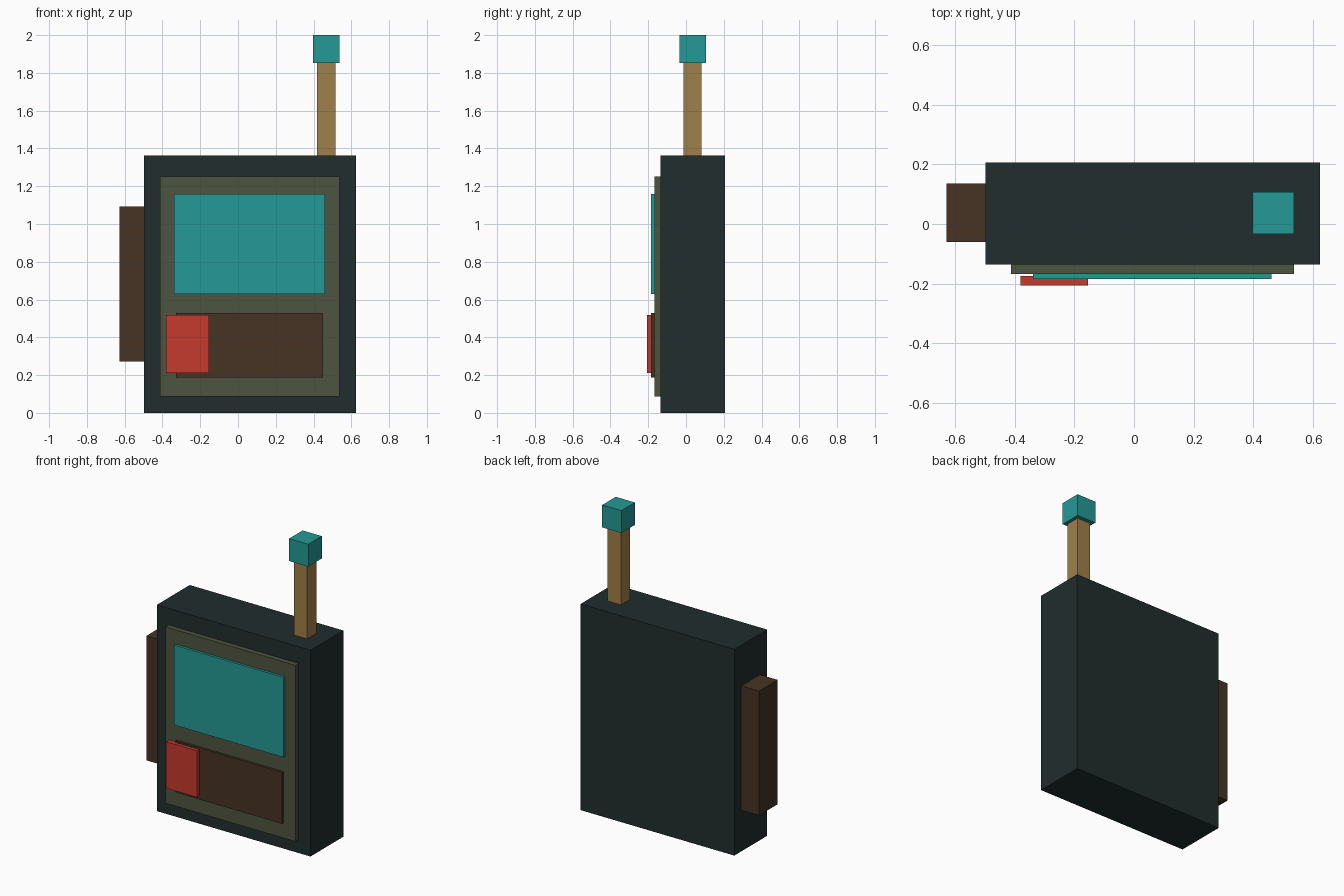
import bpy
import bmesh

if "Cube" in bpy.data.objects:
    bpy.data.objects.remove(bpy.data.objects["Cube"])


def material(name, rgb):
    m = bpy.data.materials.new(name)
    m.diffuse_color = (*rgb, 1.0)
    m.use_nodes = True
    m.node_tree.nodes["Principled BSDF"].inputs["Base Color"].default_value = m.diffuse_color
    return m


dark = material("dark_slate", (0.015, 0.026, 0.026))
olive = material("olive", (0.076, 0.089, 0.051))
teal = material("teal", (0.018, 0.319, 0.305))
brown = material("dark_brown", (0.061, 0.034, 0.017))
tan = material("tan", (0.352, 0.216, 0.069))
red = material("red", (0.558, 0.042, 0.027))


def box(name, mat, xs, ys, zs):
    """Box spanning the given (min, max) range on each axis."""
    bm = bmesh.new()
    bmesh.ops.create_cube(bm, size=1.0)
    for v in bm.verts:
        v.co = [r[0] if c < 0 else r[1] for c, r in zip(v.co, (xs, ys, zs))]
    mesh = bpy.data.meshes.new(name)
    bm.to_mesh(mesh)
    bm.free()
    mesh.materials.append(mat)
    obj = bpy.data.objects.new(name, mesh)
    bpy.context.collection.objects.link(obj)
    return obj


# Main case and the grip on its side
box("case", dark, (-0.498, 0.624, ), (-0.135, 0.207), (0.0, 1.362))
box("side_grip", brown, (-0.628, -0.49), (-0.06, 0.135), (0.272, 1.093))

# Layered front: panel, screen, lower plate, button
box("front_panel", olive, (-0.412, 0.537), (-0.168, -0.13), (0.088, 1.252))
box("screen", teal, (-0.338, 0.461), (-0.184, -0.16), (0.63, 1.158))
box("lower_plate", brown, (-0.329, 0.451), (-0.184, -0.16), (0.188, 0.528))
box("button", red, (-0.38, -0.154), (-0.206, -0.175), (0.21, 0.517))

# Antenna
box("antenna_stem", tan, (0.418, 0.515), (-0.014, 0.081), (1.35, 1.86))
box("antenna_tip", teal, (0.397, 0.537), (-0.034, 0.107), (1.852, 2.0))
